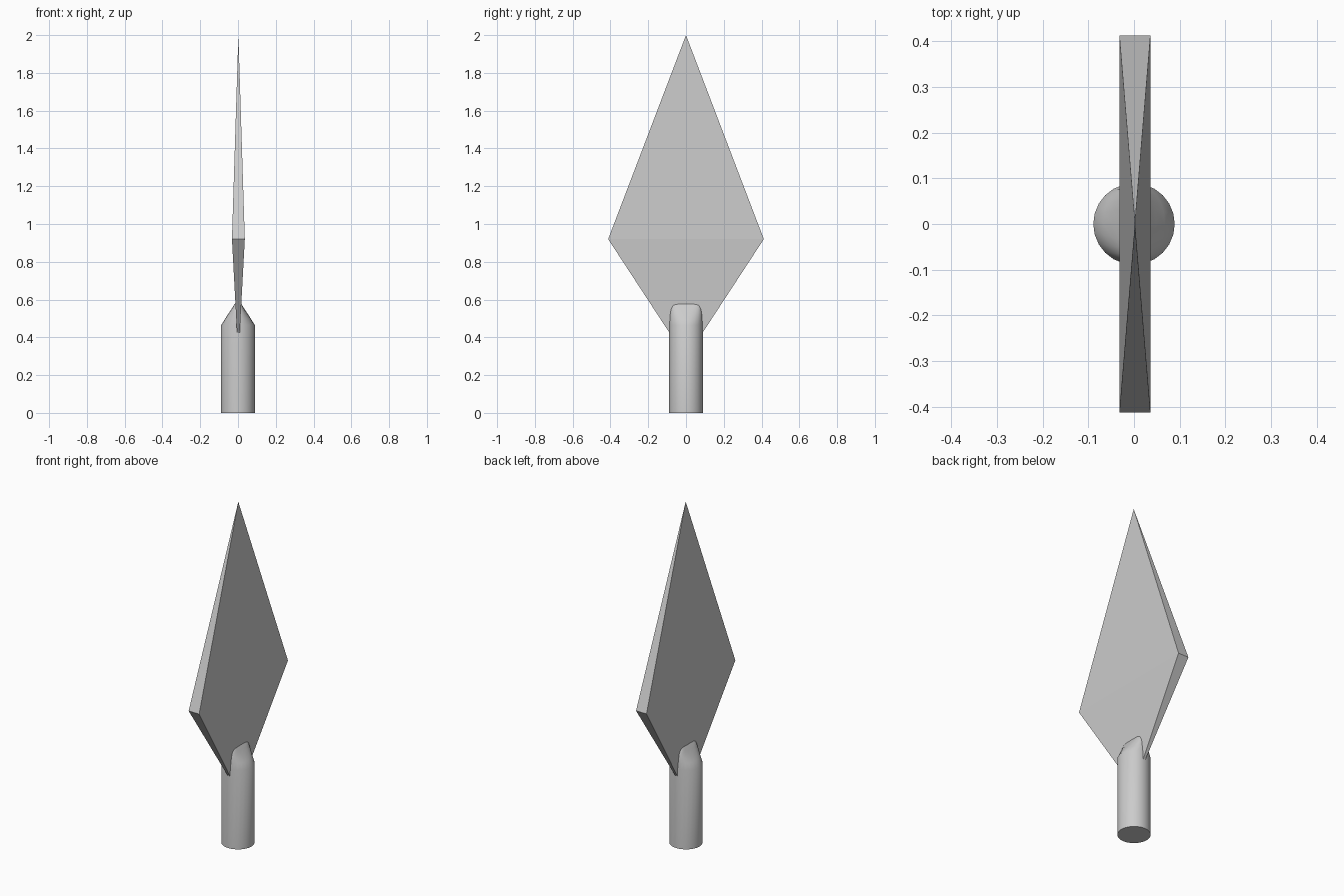
import bpy, math

if "Cube" in bpy.data.objects:
    bpy.data.objects.remove(bpy.data.objects["Cube"])


def make_object(name, verts, faces):
    mesh = bpy.data.meshes.new(name)
    mesh.from_pydata(verts, [], faces)
    mesh.update()
    obj = bpy.data.objects.new(name, mesh)
    bpy.context.collection.objects.link(obj)
    return obj


# blade: thin four-sided double pyramid, lower point buried in the socket
T, C, W, MID = 0.034, 0.002, 0.412, 0.92
verts = [(C - T, -W, MID), (C + T, -W, MID), (C + T, W, MID), (C - T, W, MID),
         (C, 0, 2.0), (C, 0, 0.29)]
faces = [f for i in range(4) for f in ((i, (i + 1) % 4, 4), ((i + 1) % 4, i, 5))]
make_object("blade", verts, faces)

# socket: round tube pinched in x towards the blade
# ring: height, half size x, half size y, superellipse exponent
R = 0.089
rings = [(0, R, R, 2), (0.465, R, R, 2), (0.50, 0.067, 0.087, 2.2),
         (0.53, 0.048, 0.085, 2.5), (0.555, 0.031, 0.081, 3),
         (0.57, 0.022, 0.074, 4), (0.58, 0.015, 0.062, 4)]
N = 24


def power(v, p):
    return math.copysign(abs(v) ** (2 / p), v)


verts, faces = [], []
for z, a, b, p in rings:
    for i in range(N):
        t = 2 * math.pi * i / N
        verts.append((a * power(math.cos(t), p), b * power(math.sin(t), p), z))
for k in range(len(rings) - 1):
    for i in range(N):
        j = (i + 1) % N
        faces.append((k * N + i, k * N + j, (k + 1) * N + j, (k + 1) * N + i))
faces.append(tuple(reversed(range(N))))
faces.append(tuple(range((len(rings) - 1) * N, len(rings) * N)))
socket = make_object("socket", verts, faces)

bpy.context.view_layer.objects.active = socket
socket.select_set(True)
bpy.ops.object.shade_smooth_by_angle(angle=math.radians(40))
